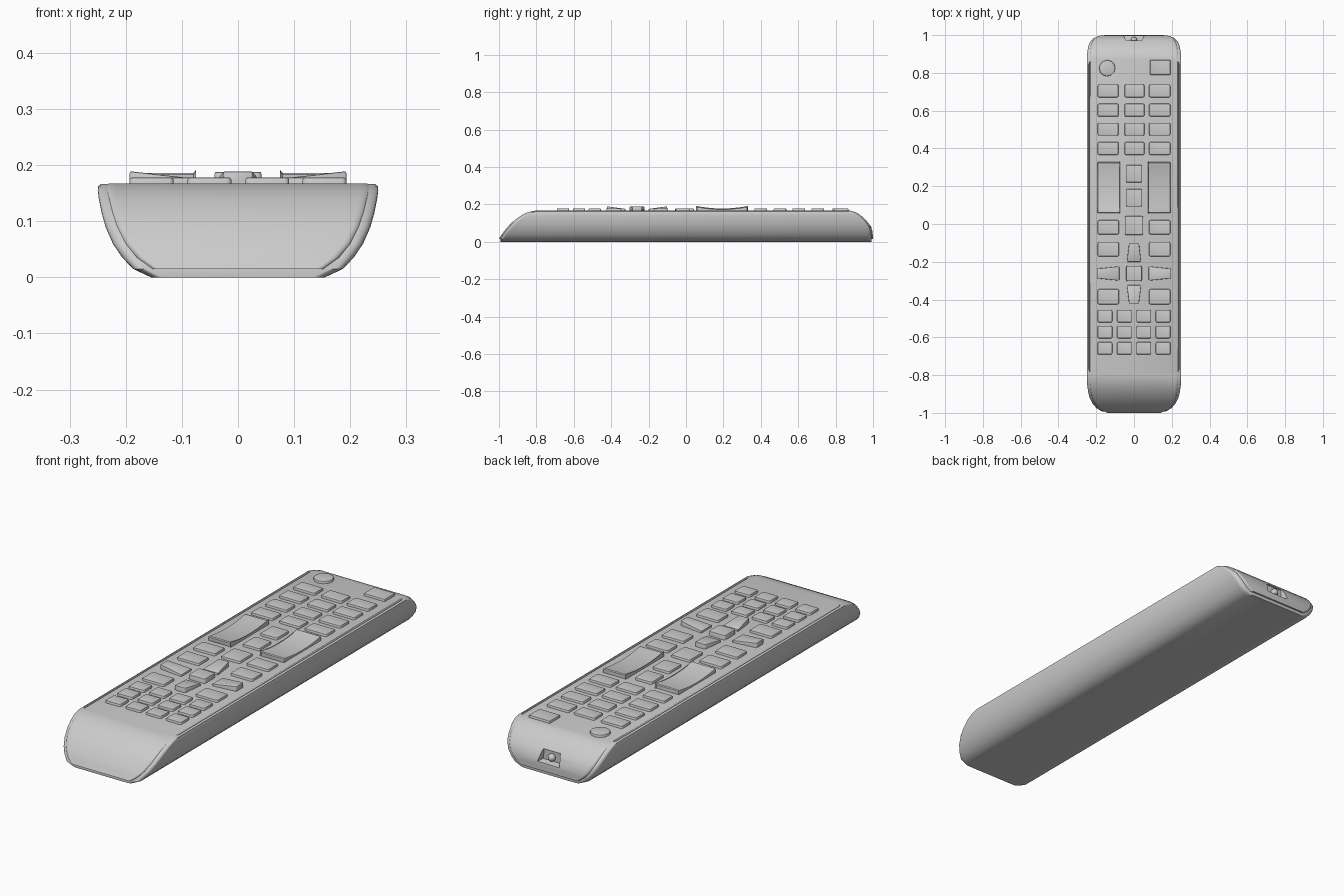
import bpy, bmesh, math

if "Cube" in bpy.data.objects:
    bpy.data.objects.remove(bpy.data.objects["Cube"])


def finish(bm, name):
    bmesh.ops.recalc_face_normals(bm, faces=bm.faces[:])
    me = bpy.data.meshes.new(name)
    bm.to_mesh(me)
    bm.free()
    ob = bpy.data.objects.new(name, me)
    bpy.context.collection.objects.link(ob)
    return ob


def ring_points(x0, x1, y0, y1, r, seg=5):
    pts = []
    corners = [(x1 - r, y1 - r), (x0 + r, y1 - r), (x0 + r, y0 + r), (x1 - r, y0 + r)]
    for k, (cx, cy) in enumerate(corners):
        for i in range(seg + 1):
            a = math.pi / 2 * (k + i / seg)
            pts.append((cx + r * math.cos(a), cy + r * math.sin(a)))
    return pts


def loft(name, levels, seg=5):
    """Stack of rounded rectangles: (z, x0, x1, y0, y1, radius)."""
    bm = bmesh.new()
    rings = [[bm.verts.new((x, y, z)) for x, y in ring_points(*rect, seg)]
             for z, *rect in levels]
    n = len(rings[0])
    for a, b in zip(rings, rings[1:]):
        for i in range(n):
            j = (i + 1) % n
            bm.faces.new((a[i], a[j], b[j], b[i]))
    bm.faces.new(rings[0])
    bm.faces.new(rings[-1])
    return finish(bm, name)


def prism(name, low, high, bevel=0.004):
    """Solid between two matching point loops with softened edges."""
    bm = bmesh.new()
    a = [bm.verts.new(p) for p in low]
    b = [bm.verts.new(p) for p in high]
    n = len(a)
    for i in range(n):
        j = (i + 1) % n
        bm.faces.new((a[i], a[j], b[j], b[i]))
    bm.faces.new(a)
    bm.faces.new(b)
    if bevel:
        bm.normal_update()
        edges = [e for e in bm.edges if e.calc_face_angle(0) > 0.6]
        bmesh.ops.bevel(bm, geom=edges, offset=bevel, segments=2, profile=0.5,
                        affect='EDGES', clamp_overlap=True)
    return finish(bm, name)


def button(name, x0, x1, y0, y1, top=0.178, r=0.008):
    def lev(z, d):
        return (z, x0 + d, x1 - d, y0 + d, y1 - d, max(r - d, 0.002))
    return loft(name, [lev(0.155, 0), lev(top - 0.004, 0), lev(top - 0.001, 0.0015),
                       lev(top, 0.005)], 3)


# Body stations: height, outer half width, inner half width, front y, back y
body = [(0.000, .155, .140, -1.00, 1.000), (0.015, .187, .155, -1.00, 1.000),
        (0.035, .206, .183, -.988, .999), (0.060, .223, .203, -.970, .996),
        (0.090, .236, .218, -.944, .983), (0.115, .243, .226, -.918, .963),
        (0.140, .248, .232, -.882, .936), (0.155, .250, .2345, -.852, .913),
        (0.163, .249, .234, -.825, .892), (0.167, .244, .231, -.800, .875)]

# Lower shell with a rim that folds down into the seam
g = 0.008
shell_levels = [(z * 0.997, -w, w, f + g, b - g, 0.022) for z, w, _, f, b in body]
for z, w in ((0.1665, 0.240), (0.157, 0.2355)):
    shell_levels.append((z, -w, w, -.79, .865, 0.022))
shell = loft("lower_shell", shell_levels)

# Upper panel covering the top and both ends
panel = loft("top_panel", [(z, -w, w, f, b, 0.018) for z, _, w, f, b in body[1:]])

# Recess for the emitter in the back end
cutter = prism("emitter_recess_cutter",
               [(-.048, .968, .055), (.048, .968, .055), (.042, .968, .102), (-.042, .968, .102)],
               [(-.066, 1.03, .045), (.066, 1.03, .045), (.054, 1.03, .118), (-.054, 1.03, .118)],
               0)
cutter.hide_render = True
for ob in (shell, panel):
    m = ob.modifiers.new("recess", 'BOOLEAN')
    m.operation = 'DIFFERENCE'
    m.solver = 'EXACT'
    m.object = cutter
    bpy.context.view_layer.objects.active = ob
    bpy.ops.object.modifier_apply(modifier=m.name)
bpy.data.objects.remove(cutter)

bpy.ops.mesh.primitive_uv_sphere_add(segments=20, ring_count=12, radius=0.017,
                                     location=(0, 0.974, 0.074))
bpy.context.object.name = "emitter_bulb"

# Round power key and square key beside it
button("power_key", -.185, -.099, .782, .868, r=0.0429)
button("source_key", .085, .192, .79, .868, r=0.003)

# Three-column key block
for row, y in enumerate((.705, .603, .502, .40)):
    for col, (x0, x1) in enumerate(((-.192, -.082), (-.05, .055), (.08, .192))):
        button(f"upper_key_{row}_{col}", x0, x1, y - .034, y + .034)

# Centre column keys
for i, (y0, y1, t) in enumerate(((.22, .312, .178), (.092, .185, .178), (-.058, .042, .178))):
    button(f"centre_key_{i}", -.043 - .005 * (i == 2), .043 + .005 * (i == 2), y0, y1, t)

# Side key pairs and the dished rockers
for name, s in (("left", -1), ("right", 1)):
    for i, (y0, y1) in enumerate(((-.055, .02), (-.172, -.095), (-.425, -.345))):
        xs = sorted((s * .08, s * .192))
        button(f"{name}_key_{i}", *xs, y0, y1)
    prof = [(.058, .155), (.328, .155)]
    for i in range(13):
        t = 1 - i / 6
        prof.append((.193 + .135 * t, .174 + .013 * t * t))
    prism(f"{name}_rocker", [(s * .075, y, z) for y, z in prof],
          [(s * .193, y, z) for y, z in prof])

# Direction pad: four tapered keys rising outward, and a raised centre key
cy = -.262
for name, a, r0, r1 in (("right", 0, .078, .193), ("up", 90, .062, .160),
                        ("left", 180, .078, .193), ("down", 270, .062, .160)):
    c, s = math.cos(math.radians(a)), math.sin(math.radians(a))
    plan = [(r0, -.038, .176), (r1, -.026, .189), (r1, .026, .189), (r0, .038, .176)]
    pts = [(u * c - v * s, cy + u * s + v * c, z) for u, v, z in plan]
    prism(f"arrow_key_{name}", [(x, y, .155) for x, y, _ in pts], pts, 0.003)
button("select_key", -.042, .042, cy - .04, cy + .04, 0.188)

# Number pad
for row, y in enumerate((-.488, -.572, -.658)):
    for col, x in enumerate((-.154, -.051, .052, .154)):
        button(f"number_key_{row}_{col}", x - .039, x + .039, y - .033, y + .033)

# Smooth shading with sharp edges kept
bpy.ops.object.select_all(action='SELECT')
bpy.context.view_layer.objects.active = panel
bpy.ops.object.shade_smooth_by_angle(angle=math.radians(32))
